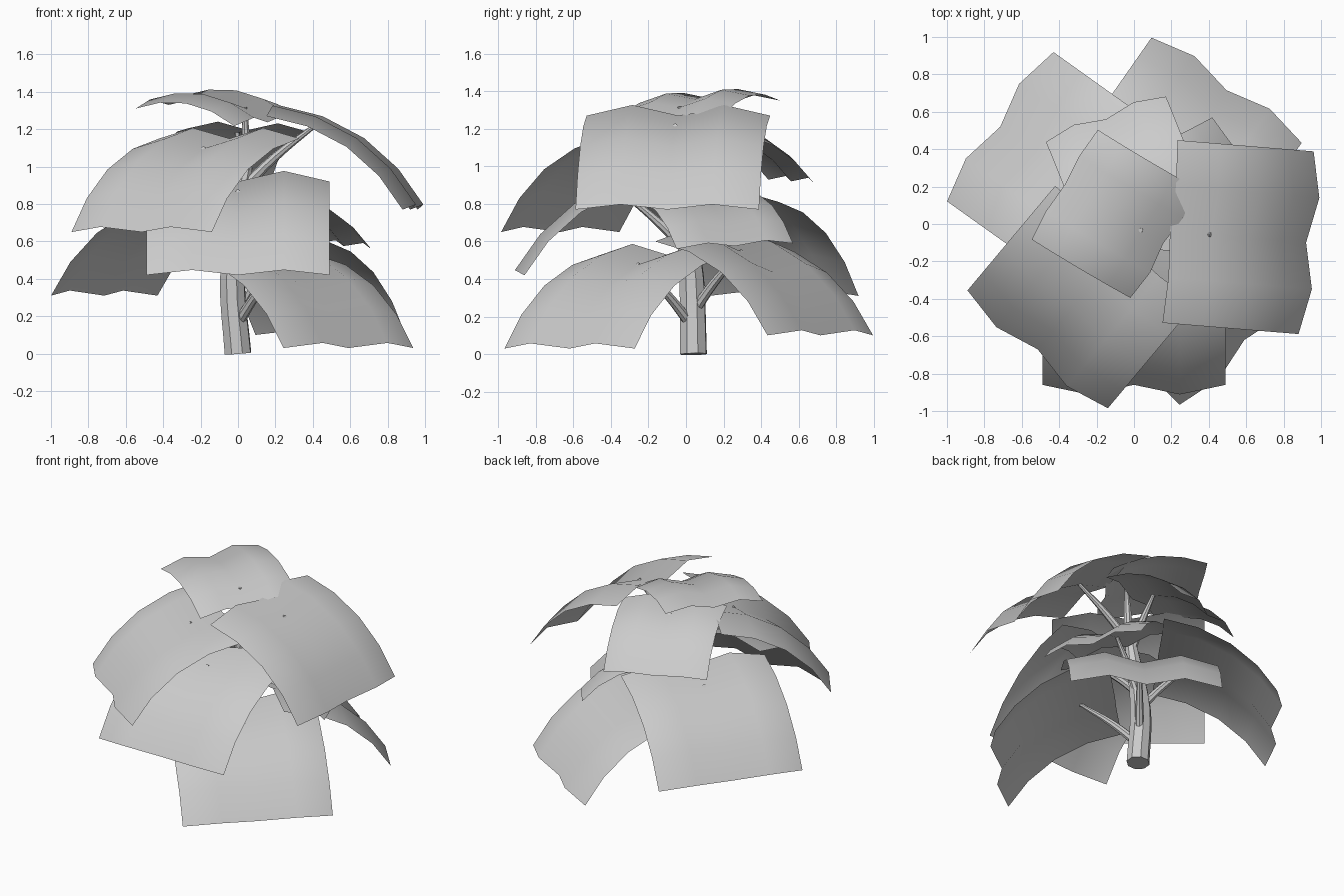
import bpy, bmesh
from math import radians, cos, sin
from mathutils import Vector, Matrix

cube = bpy.data.objects.get("Cube")
if cube:
    bpy.data.objects.remove(cube)

grey = bpy.data.materials.new("pale_grey")
grey.use_nodes = True
colour = (0.6, 0.6, 0.6, 1)
grey.diffuse_color = colour
grey.node_tree.nodes["Principled BSDF"].inputs["Base Color"].default_value = colour

# Leaf arc: distance in from the tip, height above the tip, tilt of the surface
ARC = [(0, 0, 62), (0.127, 0.18, 48), (0.30, 0.335, 35), (0.51, 0.445, 21), (0.73, 0.50, 12)]
WIDTH, FOLD = 0.98, 0.058


def make_leaf(name, tip, heading, size=1.0, lift=0, roll=0):
    """Arched card with two lengthwise folds; returns the point its stalk meets."""
    place = (Matrix.Translation(tip) @ Matrix.Rotation(radians(heading), 4, 'Z')
             @ Matrix.Rotation(radians(-lift), 4, 'Y')
             @ Matrix.Rotation(radians(roll), 4, 'X') @ Matrix.Scale(size, 4))
    bm = bmesh.new()
    rows = []
    for inward, height, tilt in ARC:
        a = radians(tilt)
        row = []
        for j in range(5):
            up = FOLD * (j % 2)
            row.append(bm.verts.new(place @ Vector((
                -inward + up * sin(a), WIDTH * (j / 4 - 0.5), height + up * cos(a)))))
        rows.append(row)
    for r0, r1 in zip(rows, rows[1:]):
        for j in range(4):
            bm.faces.new((r0[j], r0[j + 1], r1[j + 1], r1[j])).smooth = True
    stalk_end = rows[3][2].co.copy()
    mesh = bpy.data.meshes.new(name)
    bm.normal_update()
    bm.to_mesh(mesh)
    bm.free()
    mesh.materials.append(grey)
    bpy.context.collection.objects.link(bpy.data.objects.new(name, mesh))
    return stalk_end


def make_tube(name, points, radii):
    """Smooth tapered tube through the points."""
    curve = bpy.data.curves.new(name, 'CURVE')
    curve.dimensions = '3D'
    curve.bevel_depth = 1.0
    curve.bevel_resolution = 2
    curve.resolution_u = 4
    curve.use_fill_caps = True
    spline = curve.splines.new('BEZIER')
    spline.bezier_points.add(len(points) - 1)
    for bp, p, r in zip(spline.bezier_points, points, radii):
        bp.co, bp.radius = p, r
        bp.handle_left_type = bp.handle_right_type = 'AUTO'
    curve.materials.append(grey)
    obj = bpy.data.objects.new(name, curve)
    bpy.context.collection.objects.link(obj)
    bpy.ops.object.select_all(action='DESELECT')
    obj.select_set(True)
    bpy.context.view_layer.objects.active = obj
    bpy.ops.object.convert(target='MESH')
    bpy.ops.object.shade_smooth_by_angle()


# Trunk
TRUNK = [Vector(p) for p in ((0, 0.04, 0), (-0.03, 0.03, 0.4), (0, 0.0, 0.75), (0.05, 0, 1.0))]
make_tube("trunk", TRUNK, (0.075, 0.07, 0.05, 0.03))


def trunk_at(z):
    for a, b in zip(TRUNK, TRUNK[1:]):
        if z <= b.z:
            return a.lerp(b, max(0, (z - a.z) / (b.z - a.z)))
    return TRUNK[-1]


# Leaves: name, tip centre, heading, size, lift, roll
LEAVES = [
    ("upper_left_leaf", (0.92, -0.10, 0.77), -4.7, 1, 0, 0),
    ("upper_front_leaf", (-0.515, -0.67, 0.65), 230, 1, 0, 0),
    ("middle_front_leaf", (0, -0.86, 0.42), 270, 1, 0, 0),
    ("middle_back_leaf", (-0.715, 0.52, 0.31), 144.5, 1, 0, 0),
    ("lower_back_leaf", (0.495, 0.715, 0.10), 55, 1, 0, 0),
    ("lower_front_leaf", (0.59, -0.62, 0.03), 315, 1, 0, 0),
    ("small_back_leaf", (-0.15, 0.56, 0.92), 110.5, 0.7, 8, 1.5),
    ("small_side_leaf", (0.565, 0.26, 0.575), 25, 0.7, 8, 2.5),
    ("small_top_leaf", (-0.37, 0.21, 1.33), 152, 0.7, 43, -4.5),
]
for name, tip, heading, size, lift, roll in LEAVES:
    end = make_leaf(name, Vector(tip), heading, size, lift, roll)
    # Stalk rising from the trunk and bending out to its leaf
    root = trunk_at(max(0.12, end.z - 0.33))
    bend = root.lerp(end, 0.45) + Vector((0, 0, 0.02))
    make_tube(name.replace("leaf", "stalk"), (root, bend, end + Vector((0, 0, 0.004))),
              (0.03, 0.024, 0.012))
